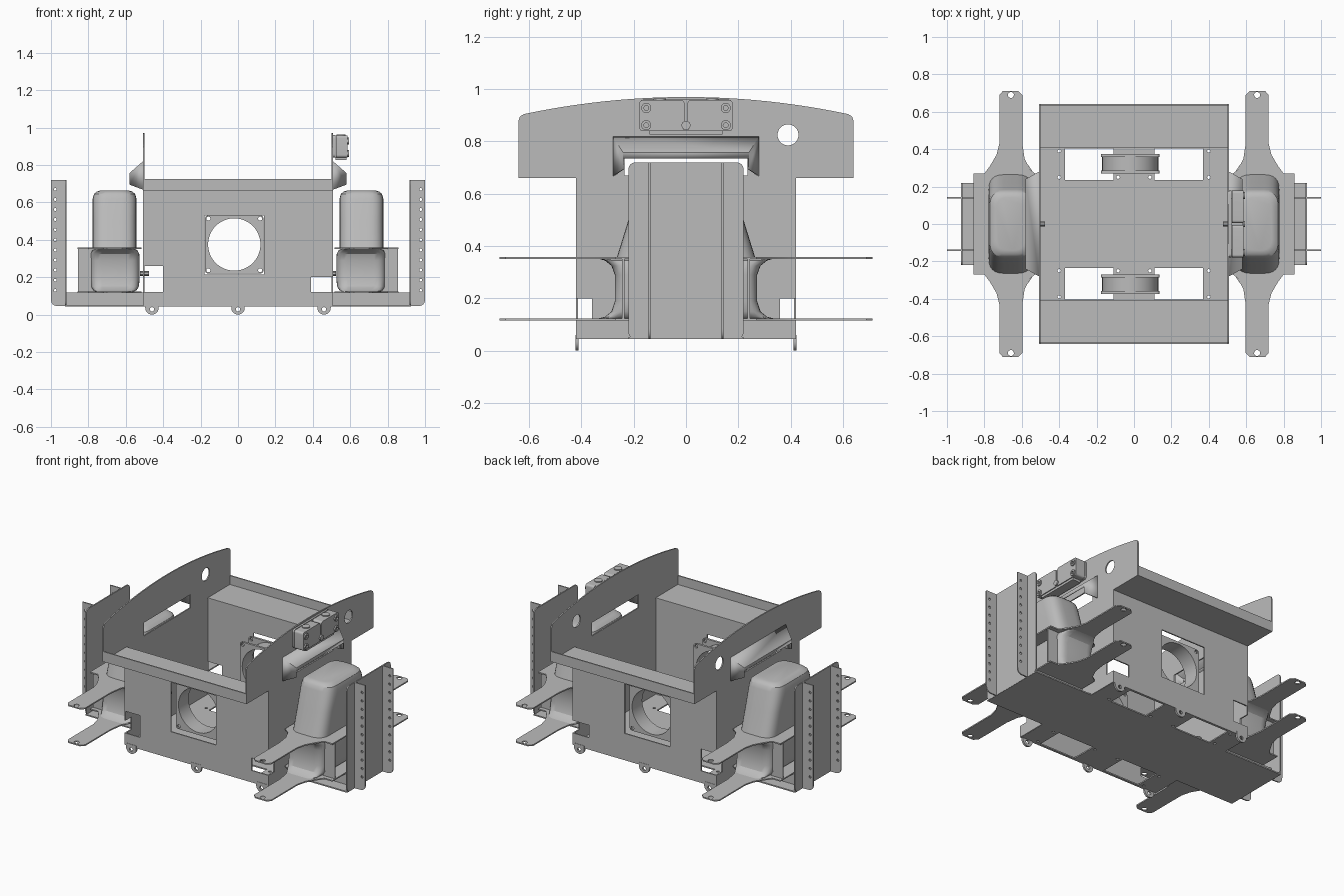
import bpy, bmesh, math
from mathutils import Matrix, Vector

cube = bpy.data.objects.get("Cube")
if cube:
    bpy.data.objects.remove(cube, do_unlink=True)

grey = bpy.data.materials.new("sheet metal grey")
grey.use_nodes = True
grey.diffuse_color = (0.5, 0.5, 0.5, 1)
grey.node_tree.nodes["Principled BSDF"].inputs["Base Color"].default_value = grey.diffuse_color

T = 0.008
AXES = {"x": ((0, 1, 0), (0, 0, 1), (1, 0, 0)),
        "y": ((1, 0, 0), (0, 0, 1), (0, -1, 0)),
        "z": ((1, 0, 0), (0, 1, 0), (0, 0, 1))}
made = []


def add_mesh(name, mesh):
    ob = bpy.data.objects.new(name, mesh)
    bpy.context.collection.objects.link(ob)
    mesh.materials.clear()
    mesh.materials.append(grey)
    made.append(ob)
    return ob


def circle(u, v, r, n=24):
    return [(u + r * math.cos(math.tau * i / n), v + r * math.sin(math.tau * i / n)) for i in range(n)]


def rect(u0, u1, v0, v1):
    return [(u0, v0), (u1, v0), (u1, v1), (u0, v1)]


def rounded(points, r, n=6):
    """Round every corner of a polygon with a quadratic blend."""
    out = []
    for i, p in enumerate(points):
        p, a, b = Vector(p), Vector(points[i - 1]), Vector(points[(i + 1) % len(points)])
        s = p + (a - p).normalized() * min(r, (a - p).length * 0.49)
        e = p + (b - p).normalized() * min(r, (b - p).length * 0.49)
        for k in range(n + 1):
            t = k / n
            out.append(tuple(s * (1 - t) ** 2 + p * 2 * t * (1 - t) + e * t * t))
    return out


def plate(name, axis, pos, outline, holes=(), thick=T):
    """Flat sheet with holes, centred at pos along the axis."""
    cu = bpy.data.curves.new(name, "CURVE")
    cu.dimensions, cu.fill_mode, cu.extrude = "2D", "BOTH", thick / 2
    for loop in [outline, *holes]:
        sp = cu.splines.new("POLY")
        sp.points.add(len(loop) - 1)
        for pt, (u, v) in zip(sp.points, loop):
            pt.co = (u, v, 0, 1)
        sp.use_cyclic_u = True
    tmp = bpy.data.objects.new("tmp", cu)
    bpy.context.collection.objects.link(tmp)
    bpy.context.view_layer.update()
    mesh = bpy.data.meshes.new_from_object(tmp.evaluated_get(bpy.context.evaluated_depsgraph_get()))
    bpy.data.objects.remove(tmp)
    m = Matrix(AXES[axis]).transposed().to_4x4()
    m.translation = [pos if a == axis else 0 for a in "xyz"]
    mesh.transform(m)
    return add_mesh(name, mesh)


def loft(name, cx, sections):
    """Stack of rounded rectangles (z, half x, half y, radius)."""
    bm = bmesh.new()
    rings = []
    for z, hx, hy, r in sections:
        rings.append([bm.verts.new((cx + u, v, z)) for u, v in rounded(rect(-hx, hx, -hy, hy), r)])
    for a, b in zip(rings, rings[1:]):
        for i in range(len(a)):
            j = (i + 1) % len(a)
            bm.faces.new((a[i], a[j], b[j], b[i]))
    bm.faces.new(rings[0][::-1])
    bm.faces.new(rings[-1])
    mesh = bpy.data.meshes.new(name)
    bm.to_mesh(mesh)
    return add_mesh(name, mesh)


def sheet(name, quads):
    """Thin folded sheet from four-cornered panels."""
    bm = bmesh.new()
    for q in quads:
        bm.faces.new([bm.verts.new(p) for p in q])
    bmesh.ops.remove_doubles(bm, verts=bm.verts, dist=0.0001)
    bmesh.ops.recalc_face_normals(bm, faces=bm.faces)
    mesh = bpy.data.meshes.new(name)
    bm.to_mesh(mesh)
    ob = add_mesh(name, mesh)
    ob.modifiers.new("thickness", "SOLIDIFY").thickness = 0.006


# Floor with cutouts and screw holes
cuts = [rect(a, b, *v) for a, b in ((-0.37, -0.11), (0.11, 0.37)) for v in ((0.235, 0.405), (-0.405, -0.235))]
screws = [circle(sx * x, sy * y, 0.009, 10) for x in (0.085, 0.4) for y in (0.25, 0.39)
          if x > 0.1 or y < 0.39 for sx in (-1, 1) for sy in (-1, 1)]
plate("floor", "z", 0.048, rect(-0.505, 0.505, -0.42, 0.42), cuts + screws)

# Front and back walls with feet, shelves and fans
FX, FZ = -0.02, 0.375
for s, label in ((-1, "front"), (1, "back")):
    wall = [(-0.505, 0.045), (0.505, 0.045), (0.505, 0.12), (0.39, 0.12), (0.39, 0.2), (0.505, 0.2),
            (0.505, 0.66), (-0.505, 0.66), (-0.505, 0.26), (-0.4, 0.26), (-0.4, 0.12), (-0.505, 0.12)]
    plate(label + "_wall", "y", s * 0.416, wall, [rect(FX - 0.16, FX + 0.16, FZ - 0.16, FZ + 0.155)])
    plate(label + "_shelf", "z", 0.664, rect(-0.505, 0.505, min(s * 0.41, s * 0.64), max(s * 0.41, s * 0.64)))
    plate(label + "_lip", "y", s * 0.637, rect(-0.505, 0.505, 0.66, 0.725))
    for x in (-0.46, 0, 0.46):
        tab = [(x + 0.036 * math.cos(a), 0.036 + 0.036 * math.sin(a))
               for a in [math.pi * (1 + i / 14) for i in range(15)]]
        plate(label + "_foot", "y", s * 0.416, tab + [(x + 0.036, 0.06), (x - 0.036, 0.06)],
              [circle(x, 0.028, 0.012, 12)], 0.012)
    for y in (0.278, 0.366):
        corners = [circle(FX + i * 0.138, FZ + j * 0.138, 0.011, 10) for i in (-1, 1) for j in (-1, 1)]
        plate(label + "_fan_flange", "y", s * y,
              rounded(rect(FX - 0.157, FX + 0.157, FZ - 0.155, FZ + 0.155), 0.02),
              [circle(FX, FZ, 0.14, 48)] + corners, 0.014)
    plate(label + "_fan_tube", "y", s * 0.322, circle(FX, FZ, 0.15, 48), [circle(FX, FZ, 0.14, 48)], 0.09)

# Arched side wall outline
N = 24
arch = [(0.62 - 1.24 * i / N, 0.97 - 0.17 * (0.62 - 1.24 * i / N) ** 2) for i in range(N + 1)]
arch = [(0.64, 0.66), (0.64, 0.88), (0.635, 0.895)] + arch + [(-0.635, 0.895), (-0.64, 0.88), (-0.64, 0.66)]
legs = [(-0.42, 0.66), (-0.42, 0.2), (-0.36, 0.2), (-0.36, 0.12), (-0.42, 0.12), (-0.42, 0.045)]
side_outline = arch + legs + [(-y, z) for y, z in reversed(legs)]

for s, label in ((1, "left"), (-1, "right")):
    def span(a, b):
        return sorted((s * a, s * b))

    plate(label + "_side_wall", "x", s * 0.505, side_outline,
          [circle(0.39, 0.825, 0.04, 32), rect(-0.235, 0.235, 0.67, 0.755)])

    # Vent hood
    top, out = [(0.508, -0.28, 0.82), (0.508, 0.28, 0.82)], [(0.58, 0.24, 0.757), (0.58, -0.24, 0.757)]
    quads = [top + out, [out[0], out[1], (0.58, -0.24, 0.735), (0.58, 0.24, 0.735)]]
    for e in (-1, 1):
        quads.append([(0.508, e * 0.28, 0.82), (0.58, e * 0.24, 0.757),
                      (0.58, e * 0.24, 0.695), (0.508, e * 0.28, 0.668)])
    sheet(label + "_vent_hood", [[(s * x, y, z) for x, y, z in q] for q in quads])

    # Bracket plates with forked arms
    half = [(0.515, 0.26), (0.555, 0.29), (0.585, 0.35), (0.597, 0.43), (0.597, 0.69), (0.62, 0.712),
            (0.7, 0.712), (0.72, 0.69), (0.72, 0.43), (0.735, 0.37), (0.77, 0.31), (0.8, 0.27), (0.857, 0.27)]
    arm = [(s * x, y) for x, y in half] + [(s * x, -y) for x, y in reversed(half)]
    for z in (0.12, 0.355):
        plate(label + "_arm_plate", "z", z, arm, [circle(s * 0.658, e * 0.69, 0.016, 14) for e in (-1, 1)])
    for e in (-1, 1):
        plate(label + "_bracket_web", "y", e * 0.24, rect(*span(0.76, 0.855), 0.12, 0.355))

    # Rounded drive housings
    loft(label + "_lower_housing", s * 0.658,
         [(0.122, 0.1, 0.34, 0.06), (0.13, 0.115, 0.31, 0.06), (0.15, 0.128, 0.285, 0.06),
          (0.19, 0.132, 0.272, 0.06), (0.29, 0.132, 0.272, 0.06), (0.325, 0.13, 0.285, 0.06),
          (0.345, 0.12, 0.31, 0.06), (0.353, 0.1, 0.34, 0.06)])
    loft(label + "_upper_housing", s * 0.66,
         [(0.355, 0.117, 0.265, 0.08), (0.5, 0.117, 0.22, 0.08), (0.62, 0.117, 0.185, 0.08),
          (0.645, 0.11, 0.176, 0.075), (0.658, 0.095, 0.162, 0.07), (0.664, 0.075, 0.142, 0.06)])

    # Outer tray with end plate and drilled flanges
    plate(label + "_tray", "z", 0.048, rect(*span(0.5, 0.925), -0.22, 0.22))
    plate(label + "_end_plate", "x", s * 0.922, rounded(rect(-0.22, 0.22, 0.045, 0.72), 0.03))
    flange = rounded([(0.92, 0.045), (1, 0.045), (1, 0.72), (0.92, 0.72)], 0.04)
    flange = [(0.92, 0.045)] + [p for p in flange if p[0] > 0.96 and p[1] < 0.4]
    flange += [(1, 0.72), (0.92, 0.72)]
    for e in (-1, 1):
        plate(label + "_drilled_flange", "y", e * 0.14, [(s * x, z) for x, z in flange],
              [circle(s * 0.977, 0.13 + 0.054 * i, 0.008, 10) for i in range(11)])
        plate(label + "_tray_rim", "y", e * 0.14, rect(*span(0.505, 0.92), 0.045, 0.118))
    plate(label + "_pin", "x", s * 0.5, circle(0, 0.22, 0.013, 12), thick=0.05)

# Clamp block on the left wall
plate("clamp_back_plate", "x", 0.515, rounded(rect(-0.178, 0.178, 0.84, 0.96), 0.02), thick=0.012)
for e in (-1, 1):
    a, b = sorted((e * 0.006, e * 0.178))
    plate("clamp_block", "x", 0.555, rounded(rect(a, b, 0.84, 0.958), 0.015), thick=0.062)
    plate("clamp_top_boss", "z", 0.96, circle(0.55, e * 0.1, 0.024), thick=0.008)
    for z in (0.862, 0.928):
        plate("clamp_bolt", "x", 0.588, circle(e * 0.152, z, 0.019), [circle(e * 0.152, z, 0.01, 6)], 0.012)
plate("clamp_centre_bolt", "x", 0.588, circle(0, 0.862, 0.017), thick=0.012)
plate("clamp_lower_strip", "x", 0.55, rect(-0.14, 0.14, 0.826, 0.842), thick=0.06)

# Smooth rounded surfaces, keep folds sharp
bpy.ops.object.select_all(action="DESELECT")
for ob in made:
    ob.select_set(True)
bpy.context.view_layer.objects.active = made[0]
bpy.ops.object.shade_smooth_by_angle(angle=math.radians(30))
